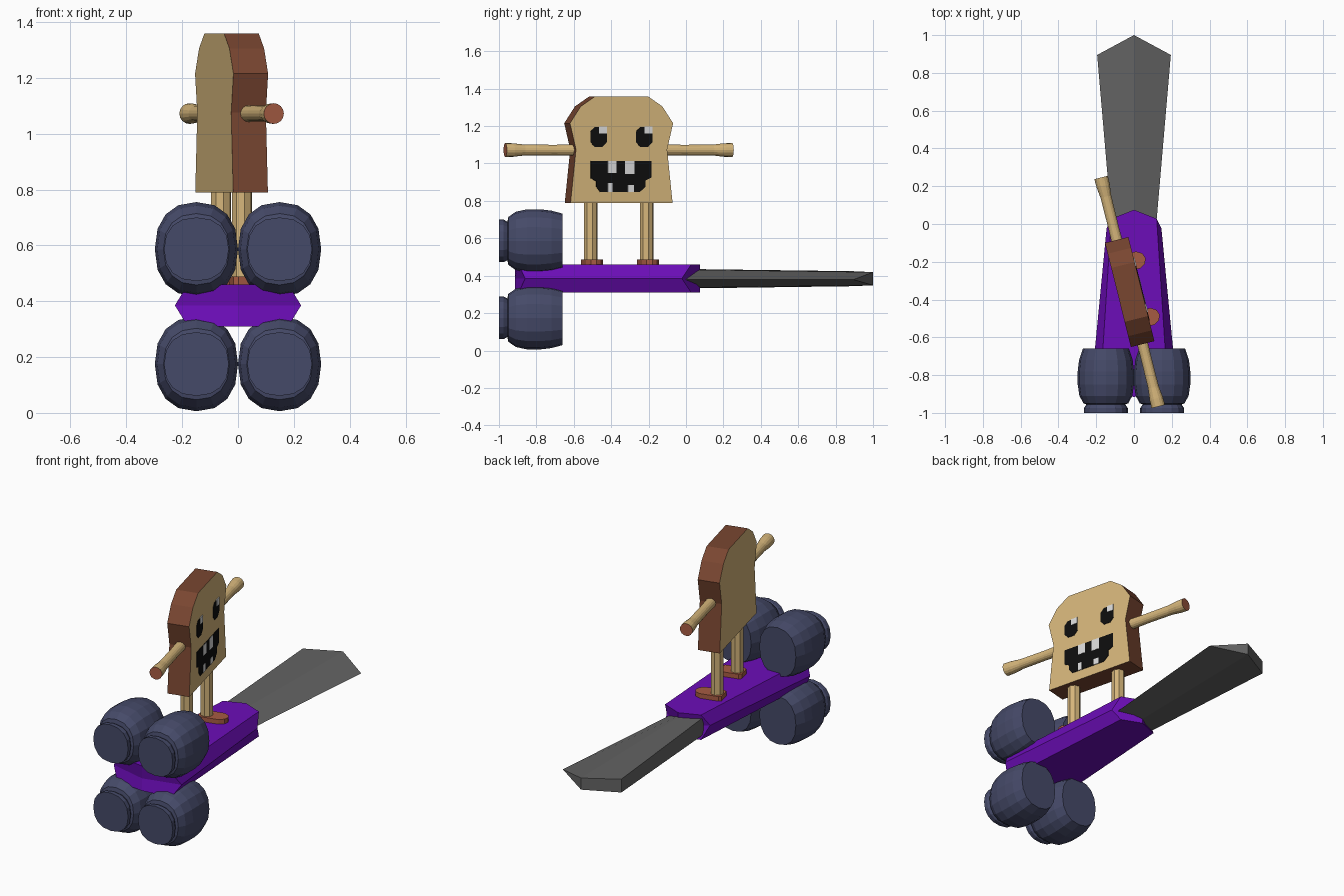
import bpy, bmesh, math
from mathutils import Matrix, Vector

if "Cube" in bpy.data.objects:
    bpy.data.objects.remove(bpy.data.objects["Cube"])


def material(name, rgb):
    m = bpy.data.materials.new(name)
    m.diffuse_color = (*rgb, 1)
    m.use_nodes = True
    m.node_tree.nodes["Principled BSDF"].inputs["Base Color"].default_value = m.diffuse_color
    return m


CREAM = material("bread_cream", (0.66, 0.46, 0.195))
CRUST = material("crust_brown", (0.19, 0.061, 0.03))
BRICK = material("brick_red", (0.38, 0.105, 0.055))
PURPLE = material("hull_purple", (0.15, 0.004, 0.48))
NAVY = material("barrel_navy", (0.06, 0.068, 0.14))
GREY = material("blade_grey", (0.125, 0.125, 0.125))
BLACK = material("paint_black", (0.004, 0.004, 0.004))
WHITE = material("paint_white", (0.7, 0.7, 0.7))

# Local frame of the turned character: x = face direction, y = along the arms
TURN = Matrix.Translation((-0.023, -0.36, 0)) @ Matrix.Rotation(math.radians(14), 4, 'Z')


def build(name, verts, faces, mats, matrix=None, face_mats=None):
    mesh = bpy.data.meshes.new(name)
    mesh.from_pydata([Vector(v) for v in verts], [], faces)
    for m in mats:
        mesh.materials.append(m)
    for p, i in zip(mesh.polygons, face_mats or []):
        p.material_index = i
    bm = bmesh.new()
    bm.from_mesh(mesh)
    bmesh.ops.recalc_face_normals(bm, faces=bm.faces)
    bm.to_mesh(mesh)
    bm.free()
    ob = bpy.data.objects.new(name, mesh)
    bpy.context.collection.objects.link(ob)
    if matrix:
        ob.matrix_world = matrix
    return ob


def loft(name, rings, mats, matrix=None, cap_mats=(0, 0)):
    """Bridge equal-sized rings of points and cap both ends."""
    n, k = len(rings[0]), len(rings)
    verts = [p for r in rings for p in r]
    faces = [(i * n + j, i * n + (j + 1) % n, (i + 1) * n + (j + 1) % n, (i + 1) * n + j)
             for i in range(k - 1) for j in range(n)]
    faces += [tuple(range(n)), tuple(range((k - 1) * n, k * n))]
    return build(name, verts, faces, mats, matrix, [0] * (n * (k - 1)) + list(cap_mats))


def oval(n, ra, rb, power=2.0):
    """Superellipse points."""
    pts = []
    for i in range(n):
        a = 2 * math.pi * i / n
        c, s = math.cos(a), math.sin(a)
        pts.append((ra * math.copysign(abs(c) ** (2 / power), c),
                    rb * math.copysign(abs(s) ** (2 / power), s)))
    return pts


# Hull: six-sided outline with a wider middle level
def hull_ring(z, wf, yf, wb, yb):
    return [(0, -0.915, z), (wf, yf, z), (wb, yb, z), (0, 0.075, z), (-wb, yb, z), (-wf, yf, z)]


loft("hull", [hull_ring(0.31, 0.18, -0.895, 0.12, 0.028),
              hull_ring(0.385, 0.226, -0.86, 0.145, -0.022),
              hull_ring(0.46, 0.18, -0.895, 0.12, 0.028)], [PURPLE])


# Blade: thick back on the left, sharp edge on the right, pointed end
def blade_ring(w, y, yc, t, tc):
    z = 0.384
    return [(-w, y, z + t), (0, yc, z + tc), (w, y, z - 0.005), (0, yc, z - tc), (-w, y, z - t)]


sides = [(i, (i + 1) % 5, 5 + (i + 1) % 5, 5 + i) for i in range(5)]
build("blade", blade_ring(0.118, 0.0, 0.0, 0.052, 0.048) + blade_ring(0.195, 0.895, 1.0, 0.04, 0.035),
      sides + [(0, 1, 2, 3, 4), (5, 6, 8, 9), (6, 7, 8)], [GREY])

# Four barrels, each with a neck and a flared nozzle at the front
barrel = [(-1.0, 0.116, 0.114), (-0.975, 0.116, 0.114), (-0.955, 0.103, 0.103),
          (-0.95, 0.118, 0.128), (-0.91, 0.14, 0.156), (-0.85, 0.149, 0.169),
          (-0.78, 0.149, 0.169), (-0.72, 0.142, 0.162), (-0.66, 0.122, 0.146)]
for x, side in ((-0.149, "left"), (0.149, "right")):
    for z, level in ((0.175, "lower"), (0.586, "upper")):
        rings = [[(x + a, y, z + b) for a, b in oval(16, rx, rz, 2.3)] for y, rx, rz in barrel]
        loft(f"{level}_{side}_barrel", rings, [NAVY])

# Bread slice body: half profile (half width, height), mirrored
half = [(0.281, 0.79), (0.251, 1.075), (0.284, 1.215), (0.225, 1.305), (0.147, 1.358)]
profile = half + [(-u, z) for u, z in reversed(half)]
loft("bread_body", [[(d, u, z) for u, z in profile] for d in (-0.064, 0.064)],
     [CRUST, CREAM], TURN, (1, 1))

# Arms with flared, red-capped ends
for s, side in ((-1, "front"), (1, "back")):
    rings = [[(a, s * u, 1.072 + b) for a, b in oval(16, r, r)]
             for u, r in ((0.2, 0.031), (0.35, 0.028), (0.52, 0.029), (0.58, 0.036), (0.625, 0.037))]
    loft(f"{side}_arm", rings, [CREAM, BRICK], TURN, (0, 1))

# Legs and shoes
for s, side in ((-1, "front"), (1, "back")):
    u = s * 0.154
    loft(f"{side}_leg", [[(a, u + b, z) for a, b in oval(8, 0.037, 0.037)] for z in (0.47, 0.82)],
         [CREAM], TURN)
    sole = [(-0.04, -0.035), (-0.025, -0.046), (0.085, -0.046), (0.115, -0.028), (0.125, 0),
            (0.115, 0.028), (0.085, 0.046), (-0.025, 0.046), (-0.04, 0.035)]
    loft(f"{side}_shoe", [[(a, u + b, z) for a, b in sole] for z in (0.455, 0.488)], [BRICK], TURN)


# Painted face plates on the front of the slice
def plate(name, pts, mat, top):
    loft(name, [[(d, u, z) for u, z in pts] for d in (0.062, 0.064 + top)], [mat], TURN)


def box(u0, u1, z0, z1):
    return [(u0, z0), (u1, z0), (u1, z1), (u0, z1)]


plate("mouth", [(-0.17, 1.012), (0.165, 1.012), (0.165, 0.925), (0.132, 0.91), (0.132, 0.875),
                (0.10, 0.848), (-0.12, 0.848), (-0.14, 0.875), (-0.14, 0.905), (-0.17, 0.92)],
      BLACK, 0.003)
for i, t in enumerate([(-0.077, -0.028, 0.95, 1.012), (0.017, 0.07, 0.943, 1.012),
                       (-0.077, -0.05, 0.848, 0.895), (0.033, 0.066, 0.848, 0.885)]):
    plate(f"tooth_{i + 1}", box(*t), WHITE, 0.005)
for c, side in ((-0.127, "left"), (0.124, "right")):
    eye = [(c + a * w, 1.142 + b * h) for a, b, w, h in
           ((-1, -1, 0.022, 0.053), (1, -1, 0.022, 0.053), (1, -1, 0.045, 0.028), (1, 1, 0.045, 0.028),
            (1, 1, 0.022, 0.053), (-1, 1, 0.022, 0.053), (-1, 1, 0.045, 0.028), (-1, -1, 0.045, 0.028))]
    plate(f"{side}_eye", eye, BLACK, 0.003)
    plate(f"{side}_eye_glint", box(c + 0.002, c + 0.045, 1.16, 1.198), WHITE, 0.005)
